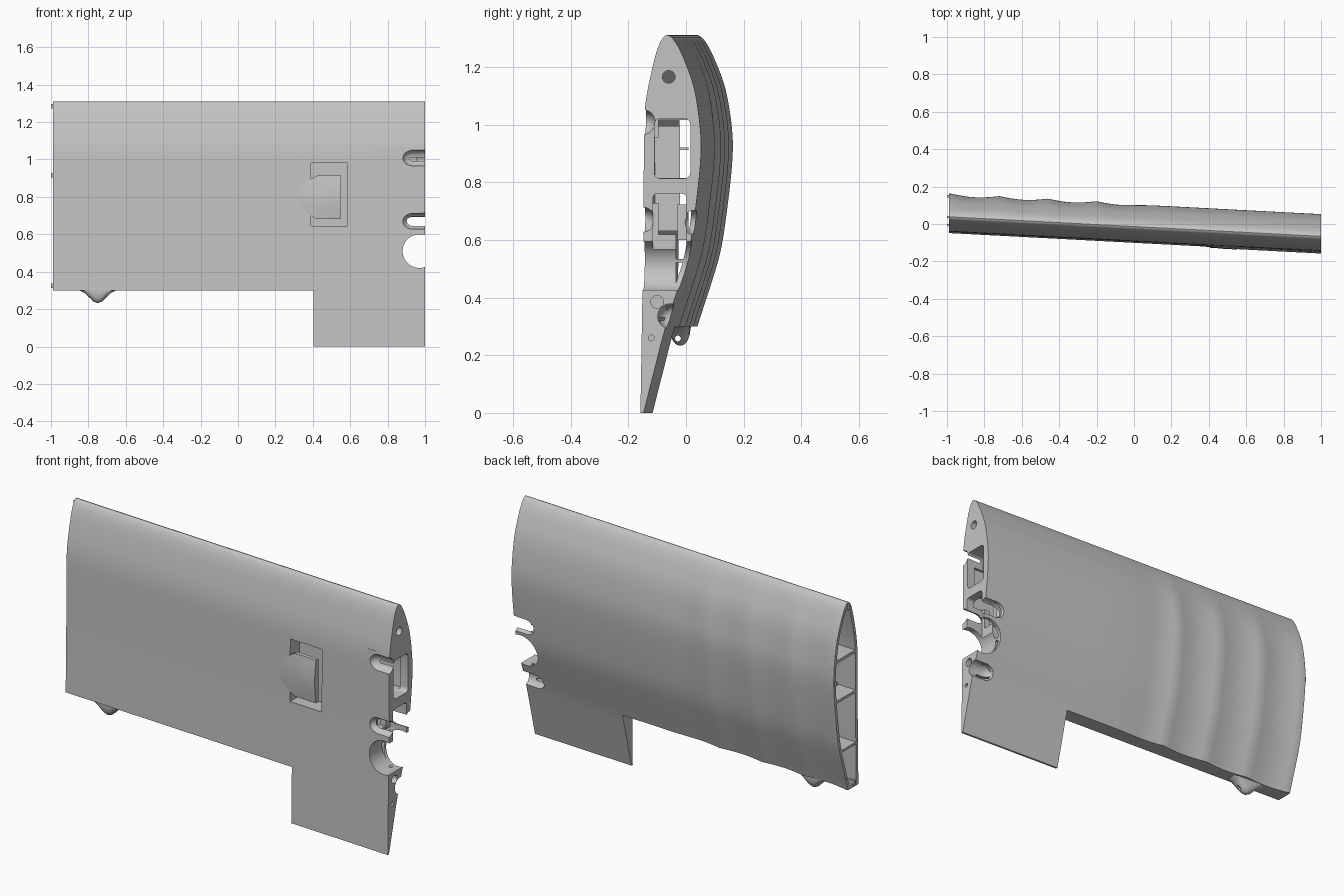
import bpy, bmesh
from math import sin, cos, pi, sqrt, radians
from mathutils import Vector

if "Cube" in bpy.data.objects:
    bpy.data.objects.remove(bpy.data.objects["Cube"])

grey = bpy.data.materials.new("light_grey")
grey.use_nodes = True
TONE = (0.55, 0.55, 0.55, 1)
grey.diffuse_color = TONE
grey.node_tree.nodes["Principled BSDF"].inputs["Base Color"].default_value = TONE


# ---------- helpers ----------
def finish(name, bm):
    bmesh.ops.recalc_face_normals(bm, faces=bm.faces[:])
    me = bpy.data.meshes.new(name)
    bm.to_mesh(me)
    bm.free()
    me.materials.append(grey)
    ob = bpy.data.objects.new(name, me)
    bpy.context.collection.objects.link(ob)
    return ob


def loft(name, rings):
    """Closed solid through a row of equal-sized closed rings."""
    bm = bmesh.new()
    rows = [[bm.verts.new(p) for p in ring] for ring in rings]
    n = len(rows[0])
    for a, b in zip(rows, rows[1:]):
        for i in range(n):
            j = (i + 1) % n
            bm.faces.new((a[i], a[j], b[j], b[i]))
    bm.faces.new(rows[0])
    bm.faces.new(rows[-1])
    return finish(name, bm)


def box(name, x, y, z, r=0):
    bm = bmesh.new()
    bmesh.ops.create_cube(bm, size=1)
    for v in bm.verts:
        v.co = Vector([(a + b) / 2 + c * (b - a) for (a, b), c in zip((x, y, z), v.co)])
    if r:
        long = [e for e in bm.edges if abs(e.verts[0].co.x - e.verts[1].co.x) > 1e-4]
        bmesh.ops.bevel(bm, geom=long, offset=r, segments=4, profile=0.5, affect='EDGES')
    return finish(name, bm)


def rod(name, y, z, stations, n=24):
    """Round rod along x; stations are (x, radius)."""
    return loft(name, [[(x, y + r * cos(2 * pi * i / n), z + r * sin(2 * pi * i / n))
                        for i in range(n)] for x, r in stations])


def combine(target, tool, op='DIFFERENCE'):
    m = target.modifiers.new("combine", 'BOOLEAN')
    m.operation, m.solver, m.object = op, 'EXACT', tool
    bpy.ops.object.select_all(action='DESELECT')
    bpy.context.view_layer.objects.active = target
    target.select_set(True)
    bpy.ops.object.modifier_apply(modifier=m.name)
    bpy.data.objects.remove(tool)


# ---------- wing section: front edge upward, round nose, back downward ----------
FRONT = [(-.158, 0), (-.153, .3), (-.148, .6), (-.146, .9), (-.142, 1.06),
         (-.116, 1.2), (-.092, 1.28)]
NOSE = [(-.066, 1.31)]
BACK = [(-.036, 1.285), (-.004, 1.22), (.03, 1.12), (.05, .98), (.051, .88), (.037, .74),
        (.012, .57), (-.025, .44), (-.07, .3), (-.109, .15), (-.147, 0)]


def spline(pts, sub=4):
    out = []
    for i in range(len(pts) - 1):
        p = [Vector(pts[min(max(k, 0), len(pts) - 1)]) for k in range(i - 1, i + 3)]
        for s in range(sub):
            t = s / sub
            out.append(0.5 * (2 * p[1] + (p[2] - p[0]) * t
                              + (2 * p[0] - 5 * p[1] + 4 * p[2] - p[3]) * t * t
                              + (3 * p[1] - p[0] - 3 * p[2] + p[3]) * t ** 3))
    return out + [Vector(pts[-1])]


curve = spline(FRONT + NOSE + BACK)
nose = 4 * len(FRONT)
front_pts, back_pts = curve[:nose + 1], curve[nose:][::-1]


def lean(x):
    return 0.0525 * (1 - x)


def ripple(x, z):
    """Scalloped swelling of the back skin, fading towards the nose."""
    if x > .1:
        return 0
    w = .013 * (1 - abs(sin(pi * (x + .2) / .26))) - .007
    if x > -.07:
        w = -.007 * (.1 - x) / .17
    return w * min(1, max(0, (1.31 - z) / .3))


def at(pts, z):
    for a, b in zip(pts, pts[1:]):
        if a.y <= z <= b.y:
            return a.x + (b.x - a.x) * (z - a.y) / (b.y - a.y)
    return pts[-1].x


def stations(first, last):
    return [first] + [-.98 + .0325 * k for k in range(34)] + [.3, .6, last]


wing = loft("wing_panel", [[(x, p.x + lean(x) + (ripple(x, p.y) if i > nose else 0), p.y)
                            for i, p in enumerate(curve)] for x in stations(-.99, 1)])

# Trailing part is cut away beside the lower tab
combine(wing, box("tail_cut", (-1.3, .405), (-1, 1), (-.3, .3)))

# Hollow bays between the spanwise webs, open at the far end
WALL = .018
for z0, z1 in ((.32, .522), (.534, .80), (.814, 1.015), (1.03, 1.275)):
    zs = [z0 + (z1 - z0) * k / 7 for k in range(8)]
    rings = []
    for x in stations(-1.1, .955):
        rings.append([(x, at(front_pts, z) + WALL + lean(x), z) for z in zs]
                     + [(x, at(back_pts, z) - WALL + lean(x) + ripple(x, z), z)
                        for z in reversed(zs)])
    combine(wing, loft("cavity", rings))

# Solid linings behind the pockets
for x, y, z in (((.865, .985), (-.137, -.095), (.955, 1.065)),
                ((.867, .986), (-.138, -.096), (.613, .727)),
                ((.866, .987), (-.03, .008), (.6, .722)),
                ((.868, .984), (-.139, -.066), (.331, .43)),
                ((.864, .988), (-.141, -.035), (.425, .618)),
                ((.375, .6), (-.113, -.02), (.63, .995))):
    combine(wing, box("lining", x, y, z), 'UNION')

# End windows, square service bay
combine(wing, box("upper_window", (.9, 1.2), (-.11, .015), (.813, 1.02), .02))
combine(wing, box("lower_window", (.9, 1.2), (-.115, .002), (.56, .76), .015))
combine(wing, box("bay_cut", (.39, .585), (-.3, -.035), (.645, .98)))

# Round notch in the end edge
combine(wing, loft("notch", [[(.97 + .09 * cos(2 * pi * i / 40), y, .51 + .09 * sin(2 * pi * i / 40))
                              for i in range(40)] for y in (-.5, .5)]))

# Round-ended slots on the front and back, and bores in the end face
for y, z in ((-.15, 1.008), (-.15, .67), (.03, .66), (-.055, .335)):
    combine(wing, rod("slot", y, z, [(.882, .012), (.89, .026), (.905, .037),
                                     (.925, .043), (1.2, .043)]))
for y, z, r in ((-.06, 1.165, .022), (-.1, .385, .022), (-.12, .26, .01)):
    combine(wing, rod("bore", y, z, [(.9, r), (1.2, r)]))

# ---------- horn under the trailing edge ----------
rings = []
for x, d in ((-.845, .012), (-.82, .024), (-.795, .048), (-.775, .068), (-.755, .077),
             (-.745, .077), (-.725, .068), (-.705, .048), (-.68, .024), (-.655, .012)):
    c = -.112 + lean(x)
    rings.append([(x, c + .035 * cos(pi * i / 14), .31 - d * sin(pi * i / 14) ** .7)
                  for i in range(15)])
horn = loft("tail_horn", rings)
combine(horn, rod("horn_hole", -.028, .258, [(-1, .01), (-.5, .01)]))

# ---------- pointed fairing over the bay ----------
rings = []
for k in range(13):
    x = .322 + .228 * (k / 12) ** 1.5
    f = -.147 + lean(x)
    h = .116 * sqrt(min(1, (x - .318) / .1))
    p = .002 + .011 * min(1, (x - .32) / .15)
    rings.append([(x, f + .02, .797 - h), (x, f - .001, .797 - h), (x, f - p * .75, .797 - h / 2),
                  (x, f - p, .797), (x, f - p * .75, .797 + h / 2), (x, f - .001, .797 + h),
                  (x, f + .02, .797 + h)])
fairing = loft("bay_fairing", rings)

# ---------- small tabs ----------
parts = [wing, horn, fairing, box("bay_tab", (.5, .58), (-.034, .008), (.911, .921))]
for label, y, z in (("nose", .038, 1.285), ("back", .149, .915), ("tail", -.005, .325)):
    parts.append(box(label + "_pin", (-1, -.95), (y - .006, y + .006), (z - .012, z + .012)))

bpy.ops.object.select_all(action='DESELECT')
for ob in parts:
    ob.select_set(True)
bpy.context.view_layer.objects.active = wing
bpy.ops.object.shade_smooth_by_angle(angle=radians(30))
